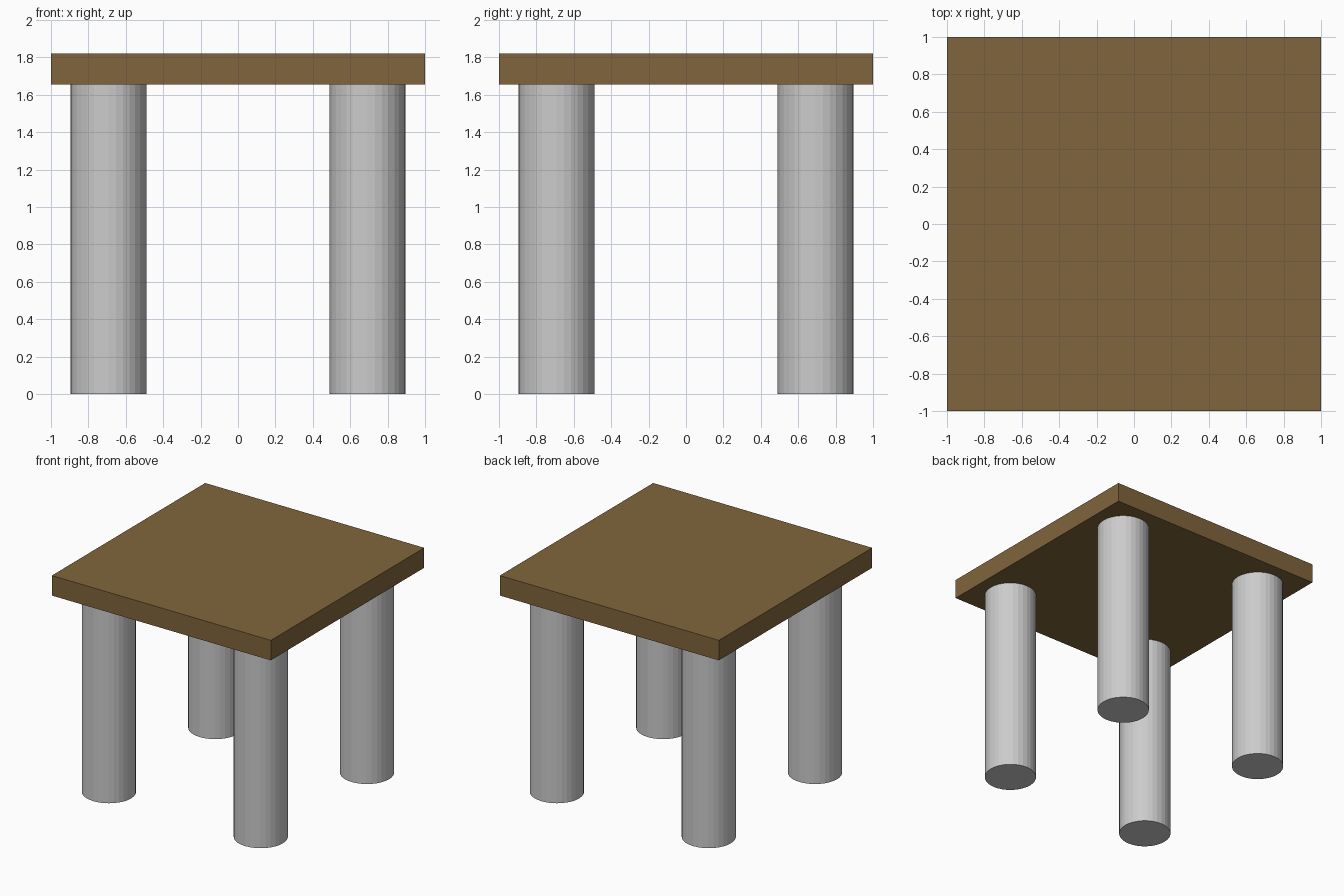
import bpy

if "Cube" in bpy.data.objects:
    bpy.data.objects.remove(bpy.data.objects["Cube"])

TOP_Z, UNDER_Z = 1.82, 1.655
LEG_R, LEG_POS = 0.203, 0.693

# Square table top
bpy.ops.mesh.primitive_cube_add(size=1, location=(0, 0, (TOP_Z + UNDER_Z) / 2))
top = bpy.context.object
top.name = "table_top"
top.scale = (2, 2, TOP_Z - UNDER_Z)
bpy.ops.object.transform_apply(location=False, rotation=False, scale=True)
wood = bpy.data.materials.new("brown_wood")
wood.diffuse_color = (0.22, 0.13, 0.045, 1)
wood.use_nodes = True
wood.node_tree.nodes["Principled BSDF"].inputs["Base Color"].default_value = wood.diffuse_color
top.data.materials.append(wood)

# Four round legs, one near each corner
for y_name, sy in (("front", -1), ("back", 1)):
    for x_name, sx in (("left", -1), ("right", 1)):
        bpy.ops.mesh.primitive_cylinder_add(
            vertices=32, radius=LEG_R, depth=UNDER_Z,
            location=(sx * LEG_POS, sy * LEG_POS, UNDER_Z / 2))
        bpy.context.object.name = f"{y_name}_{x_name}_leg"
